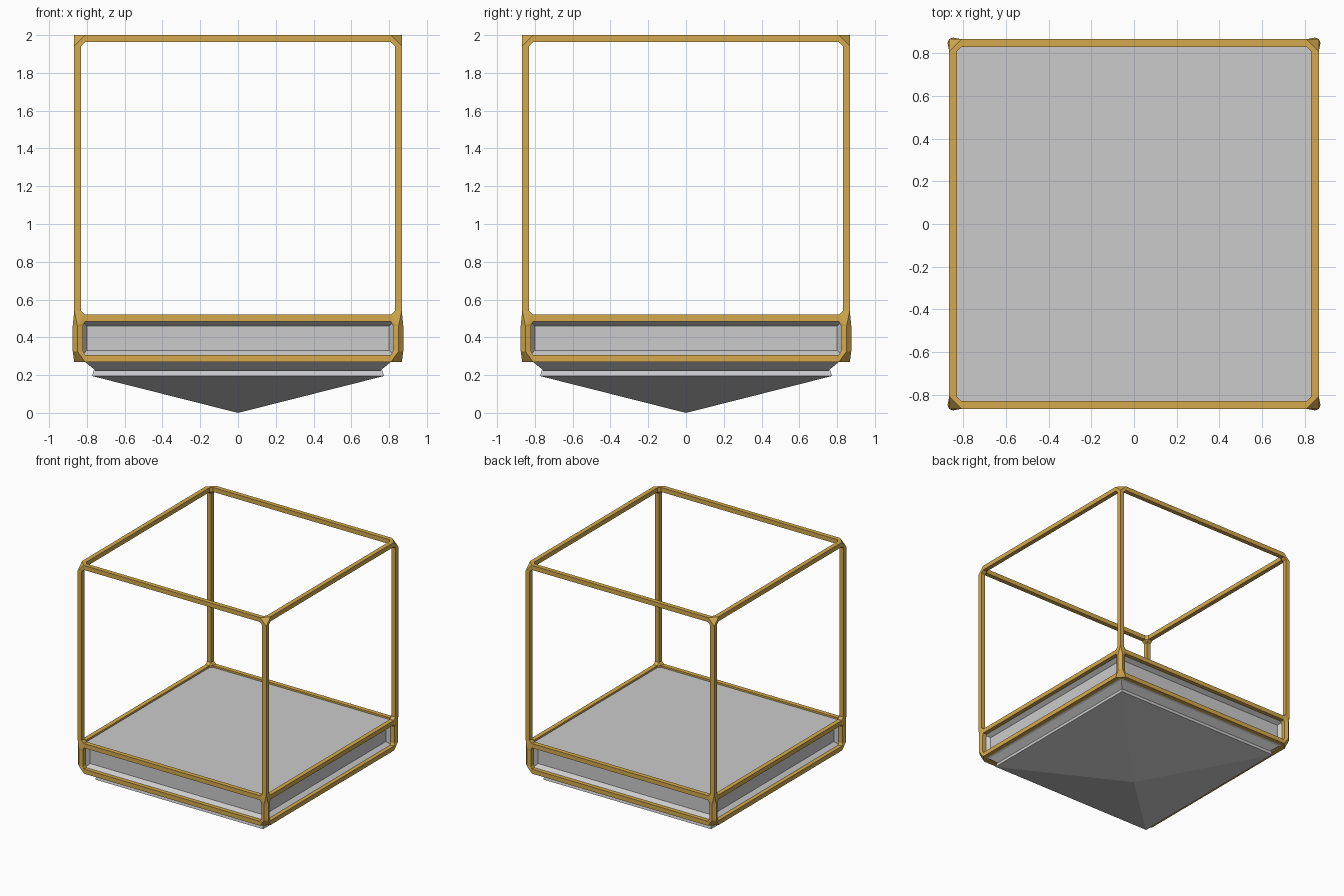
import bpy, bmesh

cube = bpy.data.objects.get("Cube")
if cube:
    bpy.data.objects.remove(cube, do_unlink=True)


def material(name, rgb):
    mat = bpy.data.materials.new(name)
    mat.use_nodes = True
    mat.diffuse_color = (*rgb, 1)
    mat.node_tree.nodes["Principled BSDF"].inputs["Base Color"].default_value = (*rgb, 1)
    return mat


gold = material("gold", (0.66, 0.40, 0.075))
grey = material("light grey", (0.60, 0.60, 0.60))

OUT, INN, END = 0.867, 0.83, 0.81      # bar outside, bar inside, bar end
TOP, SILL, FOOT = 2.0, 0.52, 0.27      # ring heights
THICK = OUT - INN


def finish(name, bm, mat):
    bmesh.ops.recalc_face_normals(bm, faces=bm.faces)
    mesh = bpy.data.meshes.new(name)
    bm.to_mesh(mesh)
    bm.free()
    mesh.materials.append(mat)
    obj = bpy.data.objects.new(name, mesh)
    bpy.context.collection.objects.link(obj)
    return obj


def hull(name, points, mat):
    bm = bmesh.new()
    for p in points:
        bm.verts.new(p)
    bmesh.ops.convex_hull(bm, input=bm.verts)
    bmesh.ops.dissolve_limit(bm, angle_limit=0.01, verts=bm.verts, edges=bm.edges)
    return finish(name, bm, mat)


def box(name, lo, hi, mat):
    return hull(name, [(x, y, z) for x in (lo[0], hi[0])
                       for y in (lo[1], hi[1]) for z in (lo[2], hi[2])], mat)


def bar_ends(z0, z1):
    """End squares of the two ring bars meeting at a corner."""
    ends = [(END, y, z) for y in (INN, OUT) for z in (z0, z1)]
    return ends + [(y, x, z) for x, y, z in ends]


def post_section(z):
    return [(x, y, z) for x in (INN, OUT) for y in (INN, OUT)]


def wide_section(z):
    half = [(0.875, 0.85), (0.865, 0.82), (0.83, 0.82)]
    return [(x, y, z) for x, y in half] + [(y, x, z) for x, y in half]


# Horizontal rings of square bars
for label, z in (("top", TOP - THICK), ("sill", SILL - THICK), ("foot", FOOT)):
    for side, s in (("front", -1), ("back", 1)):
        box(f"{label}_bar_{side}", (-END, s * INN, z), (END, s * OUT, z + THICK), gold)
    for side, s in (("right", -1), ("left", 1)):
        box(f"{label}_bar_{side}", (s * INN, -END, z), (s * OUT, END, z + THICK), gold)

# Corner posts and faceted joints
post_low, post_high = SILL + 0.02, TOP - THICK - 0.02
wide_low, wide_high = 0.325, 0.46
parts = {
    "top_joint": bar_ends(TOP - THICK, TOP) + post_section(post_high),
    "tall_post": post_section(post_low) + post_section(post_high),
    "sill_joint": bar_ends(SILL - THICK, SILL) + post_section(post_low) + wide_section(wide_high),
    "short_post": wide_section(wide_low) + wide_section(wide_high),
    "foot_joint": bar_ends(FOOT, FOOT + THICK) + wide_section(wide_low),
}
for depth, sy in (("front", -1), ("back", 1)):
    for side, sx in (("right", -1), ("left", 1)):
        for name, points in parts.items():
            hull(f"{name}_{depth}_{side}", [(sx * x, sy * y, z) for x, y, z in points], gold)

# Base with a bevelled recess in each side, tapering to a point below
profile = [(0.845, 0.505), (0.845, 0.285), (0.81, 0.27), (0.755, 0.225),
           (0.765, 0.225), (0.772, 0.195)]
bm = bmesh.new()
rings = [[bm.verts.new((sx * r, sy * r, z)) for sx, sy in ((-1, -1), (1, -1), (1, 1), (-1, 1))]
         for r, z in profile]
bm.faces.new(rings[0])
sides = []
for k, (a, b) in enumerate(zip(rings, rings[1:])):
    for i in range(4):
        j = (i + 1) % 4
        face = bm.faces.new((a[i], a[j], b[j], b[i]))
        if k == 0:
            sides.append(face)
tip = bm.verts.new((0, 0, 0))
for i in range(4):
    bm.faces.new((rings[-1][i], rings[-1][(i + 1) % 4], tip))
bmesh.ops.recalc_face_normals(bm, faces=bm.faces)
bmesh.ops.inset_individual(bm, faces=sides, thickness=0.02, depth=0)
bmesh.ops.inset_individual(bm, faces=sides, thickness=0.045, depth=-0.045)
finish("base", bm, grey)
